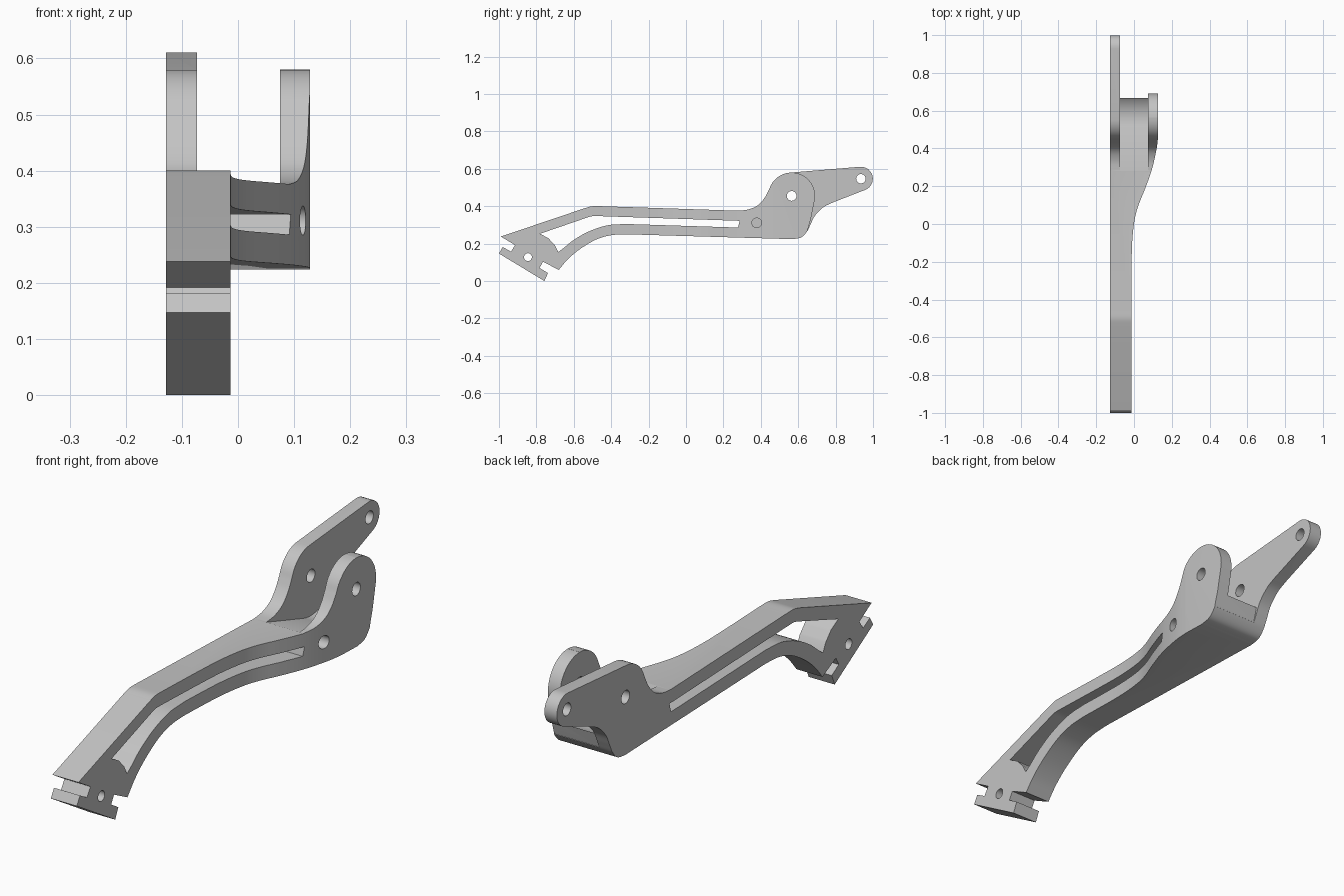
import bpy, bmesh
from math import cos, sin, radians
from mathutils import Vector

cube = bpy.data.objects.get("Cube")
if cube:
    bpy.data.objects.remove(cube, do_unlink=True)

LEFT, RIGHT = 0.128, -0.128
PIN = (0.565, 0.455)       # pivot shared by both ears
TIP = (0.935, 0.547)       # pin at the end of the long ear

metal = bpy.data.materials.new("grey metal")
metal.use_nodes = True
grey = (0.55, 0.55, 0.55, 1)
metal.diffuse_color = grey
metal.node_tree.nodes["Principled BSDF"].inputs["Base Color"].default_value = grey


def arc(centre, r, a0, a1, n=14):
    angles = [radians(a0 + (a1 - a0) * i / n) for i in range(n + 1)]
    return [(centre[0] + r * cos(a), centre[1] + r * sin(a)) for a in angles]


def spline(pts, n=6):
    """Smooth curve through the points."""
    p = [Vector(q) for q in pts]
    p = [2 * p[0] - p[1]] + p + [2 * p[-1] - p[-2]]
    out = []
    for a, b, c, d in zip(p, p[1:], p[2:], p[3:]):
        for i in range(n):
            t = i / n
            out.append(tuple(0.5 * (2 * b + (c - a) * t + (2 * a - 5 * b + 4 * c - d) * t * t
                                    + (3 * b - a - 3 * c + d) * t ** 3)))
    return out + [tuple(p[-2])]


def prism(name, pts, lo, hi, axis="X"):
    """Extrude a closed outline along X (points are y, z) or Z (points are x, y)."""
    bm = bmesh.new()
    place = (lambda p: (lo, *p)) if axis == "X" else (lambda p: (*p, lo))
    face = bm.faces.new([bm.verts.new(place(p)) for p in pts])
    ext = bmesh.ops.extrude_face_region(bm, geom=[face])
    step = Vector((hi - lo, 0, 0)) if axis == "X" else Vector((0, 0, hi - lo))
    bmesh.ops.translate(bm, vec=step, verts=[v for v in ext["geom"] if isinstance(v, bmesh.types.BMVert)])
    bmesh.ops.recalc_face_normals(bm, faces=bm.faces)
    mesh = bpy.data.meshes.new(name)
    bm.to_mesh(mesh)
    bm.free()
    mesh.materials.append(metal)
    obj = bpy.data.objects.new(name, mesh)
    bpy.context.collection.objects.link(obj)
    return obj


def cut(body, cutter):
    cutter.hide_render = True
    mod = body.modifiers.new(cutter.name, "BOOLEAN")
    mod.operation = "DIFFERENCE"
    mod.solver = "EXACT"
    mod.object = cutter
    bpy.context.view_layer.objects.active = body
    bpy.ops.object.modifier_apply(modifier=mod.name)
    bpy.data.objects.remove(cutter, do_unlink=True)


# Side outline: notched foot, bent arm, long ear
foot = [(-0.68, 0.06), (-0.765, 0.103), (-0.783, 0.07), (-0.738, 0.043), (-0.757, 0),
        (-1, 0.147), (-0.98, 0.182), (-0.936, 0.157), (-0.914, 0.192), (-0.99, 0.238)]
arm_top = spline([(-0.54, 0.39), (-0.5, 0.4), (-0.45, 0.4)])
ear_rise = spline([(0.28, 0.376), (0.335, 0.383), (0.385, 0.406), (0.42, 0.445), (0.443, 0.487)])
ear_back = spline([(0.785, 0.42), (0.735, 0.395), (0.69, 0.35), (0.665, 0.3), (0.645, 0.262),
                   (0.615, 0.233), (0.57, 0.224)])
arm_under = spline([(-0.32, 0.25), (-0.4, 0.245), (-0.48, 0.222), (-0.565, 0.172), (-0.63, 0.118), (-0.68, 0.06)])
outline = (foot + arm_top + ear_rise + arc(PIN, 0.125, 160, 96) + arc(TIP, 0.064, 96, -70)
           + ear_back + arm_under[:-1])
lever = prism("lever_arm", outline, RIGHT, LEFT)

# Sweep of the left side, seen from above
sweep = spline([(-0.013, -0.25), (-0.01, -0.1), (0.003, 0.02), (0.024, 0.1), (0.06, 0.19),
                (0.095, 0.29), (0.12, 0.4), (0.129, 0.48)])
cut(lever, prism("sweep_cutter", [(0.3, -1.2), (-0.013, -1.2)] + sweep + [(0.3, 0.48)], -0.2, 0.9, "Z"))

# Short ear ends at its round tip; only the long ear runs on
tail = [(PIN[0], 0.8)] + arc(PIN, 0.125, 90, -15) + [(0.668, 0.335), (0.65, 0.272), (0.75, 0.15), (1.2, 0.2), (1.2, 0.8)]
cut(lever, prism("tail_cutter", tail, -0.073, 0.3))

# Sloped pocket between the ears
pocket = [(0.2, 0.8), (0.2, 0.4), (0.28, 0.377)] + arc(PIN, 0.16, -106, -30) + [(0.9, 0.45), (0.9, 0.8)]
cut(lever, prism("pocket_cutter", pocket, -0.073, 0.075))

# Long slot through the arm
slot = ([(-0.78, 0.253)] + spline([(-0.53, 0.339), (-0.5, 0.347), (-0.46, 0.347)])
        + [(0.287, 0.322), (0.278, 0.286)]
        + spline([(-0.32, 0.305), (-0.42, 0.298), (-0.52, 0.265), (-0.6, 0.22), (-0.65, 0.18), (-0.683, 0.155)])
        + spline([(-0.7, 0.19), (-0.735, 0.228)]))
cut(lever, prism("slot_cutter", slot, -0.3, 0.3))

# Pin holes; the one beside the slot is blind
for name, centre, r, start in (("foot_hole", (-0.845, 0.128), 0.021, -0.3), ("ear_hole", PIN, 0.026, -0.3),
                               ("tip_hole", TIP, 0.025, -0.3), ("blind_hole", (0.378, 0.311), 0.026, 0.02)):
    cut(lever, prism(name, arc(centre, r, 0, 345, 23), start, 0.3))

bpy.ops.object.select_all(action="DESELECT")
lever.select_set(True)
bpy.context.view_layer.objects.active = lever
bpy.ops.object.shade_smooth_by_angle(angle=radians(30))
